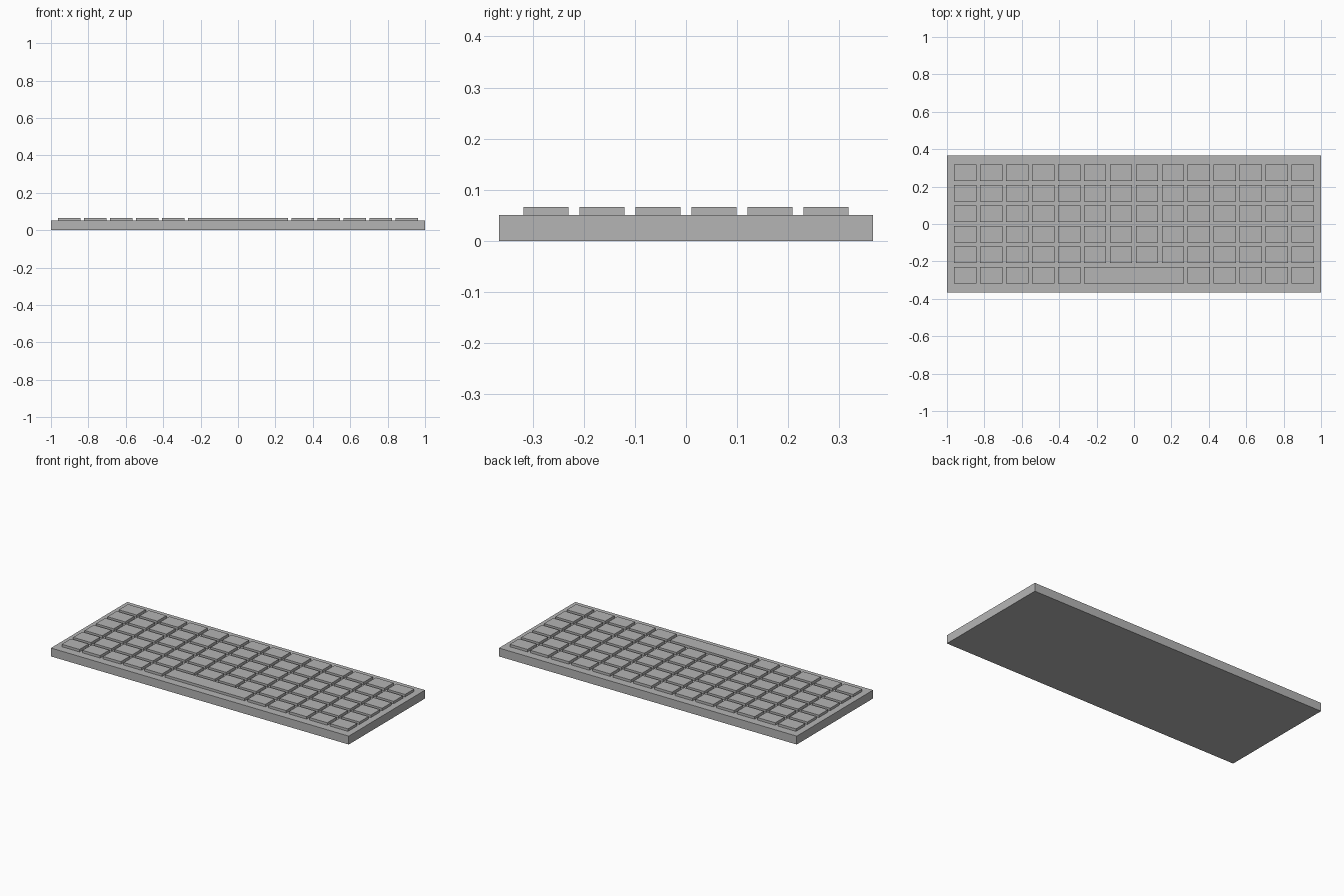
import bpy

cube = bpy.data.objects.get("Cube")
if cube:
    bpy.data.objects.remove(cube, do_unlink=True)

# One plain grey for every part
grey = bpy.data.materials.new("plain_grey")
grey.use_nodes = True
colour = (0.46, 0.46, 0.46, 1)
grey.diffuse_color = colour
grey.node_tree.nodes["Principled BSDF"].inputs["Base Color"].default_value = colour


def box(name, x, y, z_low, z_high, width, depth):
    bpy.ops.mesh.primitive_cube_add(size=1, location=(x, y, (z_low + z_high) / 2))
    obj = bpy.context.object
    obj.name = name
    obj.scale = (width, depth, z_high - z_low)
    bpy.ops.object.transform_apply(location=False, rotation=False, scale=True)
    obj.data.materials.append(grey)
    return obj


COLUMNS, ROWS = 14, 6
PITCH_X, PITCH_Y = 0.1387, 0.1095
KEY_W, KEY_D = 0.119, 0.088
BASE_TOP, KEY_TOP = 0.051, 0.066
SPACE_COLUMNS = range(5, 9)

# Flat case
box("case", 0, 0, 0, BASE_TOP, 2, 0.732)

# Grid of keys, front row first, leaving room for the space bar
for row in range(ROWS):
    y = (row - (ROWS - 1) / 2) * PITCH_Y
    for col in range(COLUMNS):
        if row == 0 and col in SPACE_COLUMNS:
            continue
        x = (col - (COLUMNS - 1) / 2) * PITCH_X
        box(f"key_row{row + 1}_column{col + 1}", x, y, BASE_TOP, KEY_TOP, KEY_W, KEY_D)

# Space bar spans four columns
space_width = (len(SPACE_COLUMNS) - 1) * PITCH_X + KEY_W
box("space_bar", 0, -(ROWS - 1) / 2 * PITCH_Y, BASE_TOP, KEY_TOP, space_width, KEY_D)
